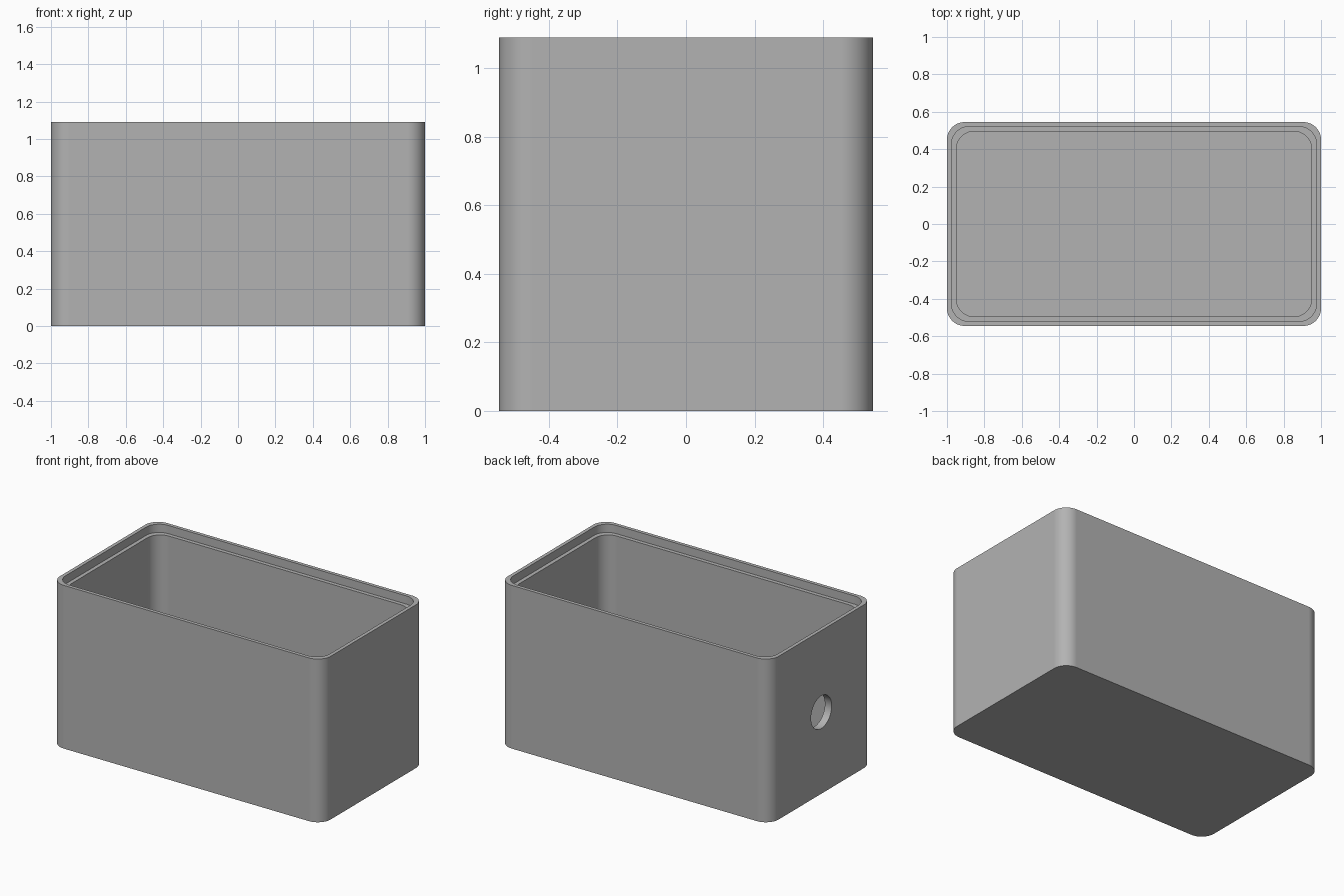
import bpy
import bmesh
import math

cube = bpy.data.objects.get("Cube")
if cube:
    bpy.data.objects.remove(cube, do_unlink=True)

# Main dimensions
HALF_X, HALF_Y, HEIGHT = 1.0, 0.545, 1.09
CORNER, SEGMENTS = 0.095, 16
WALL, RIM, LEDGE_DEPTH = 0.05, 0.024, 0.055
HOLE_RADIUS = 0.109

gray = bpy.data.materials.new("plain gray")
gray.use_nodes = True
COLOUR = (0.45, 0.45, 0.45, 1)
gray.diffuse_color = COLOUR
gray.node_tree.nodes["Principled BSDF"].inputs["Base Color"].default_value = COLOUR


def rounded_loop(bm, inset, z):
    """Ring of vertices around a rounded rectangle."""
    cx, cy = HALF_X - inset - CORNER, HALF_Y - inset - CORNER
    ring = []
    for quarter, (sx, sy) in enumerate([(1, 1), (-1, 1), (-1, -1), (1, -1)]):
        for i in range(SEGMENTS + 1):
            a = math.pi / 2 * (quarter + i / SEGMENTS)
            ring.append(bm.verts.new((sx * cx + CORNER * math.cos(a),
                                      sy * cy + CORNER * math.sin(a), z)))
    return ring


# Box body: outer wall, rim, stepped ledge, inner wall and floor
bm = bmesh.new()
steps = [(0, 0), (0, HEIGHT), (RIM, HEIGHT), (RIM, HEIGHT - LEDGE_DEPTH),
         (WALL, HEIGHT - LEDGE_DEPTH), (WALL, WALL)]
rings = [rounded_loop(bm, inset, z) for inset, z in steps]
for low, high in zip(rings, rings[1:]):
    for i in range(len(low)):
        j = (i + 1) % len(low)
        bm.faces.new((low[i], low[j], high[j], high[i]))
bm.faces.new(rings[0][::-1])
bm.faces.new(rings[-1])
bmesh.ops.recalc_face_normals(bm, faces=bm.faces)
mesh = bpy.data.meshes.new("box_body")
bm.to_mesh(mesh)
bm.free()
mesh.materials.append(gray)
body = bpy.data.objects.new("box_body", mesh)
bpy.context.collection.objects.link(body)

# Round cable hole through the right end wall
bpy.ops.mesh.primitive_cylinder_add(vertices=64, radius=HOLE_RADIUS, depth=0.3,
                                    location=(-HALF_X, 0, HEIGHT / 2),
                                    rotation=(0, math.pi / 2, 0))
cutter = bpy.context.object
cutter.name = "hole_cutter"
cutter.hide_render = True
cutter.data.materials.append(gray)

cut = body.modifiers.new("cable_hole", 'BOOLEAN')
cut.operation = 'DIFFERENCE'
cut.solver = 'EXACT'
cut.object = cutter
bpy.ops.object.select_all(action='DESELECT')
body.select_set(True)
bpy.context.view_layer.objects.active = body
bpy.ops.object.modifier_apply(modifier=cut.name)
bpy.data.objects.remove(cutter, do_unlink=True)

# Smooth corners with crisp edges and flat walls
bpy.ops.object.shade_smooth_by_angle(angle=math.radians(30))
normals = body.modifiers.new("flat_walls", 'WEIGHTED_NORMAL')
normals.keep_sharp = True
